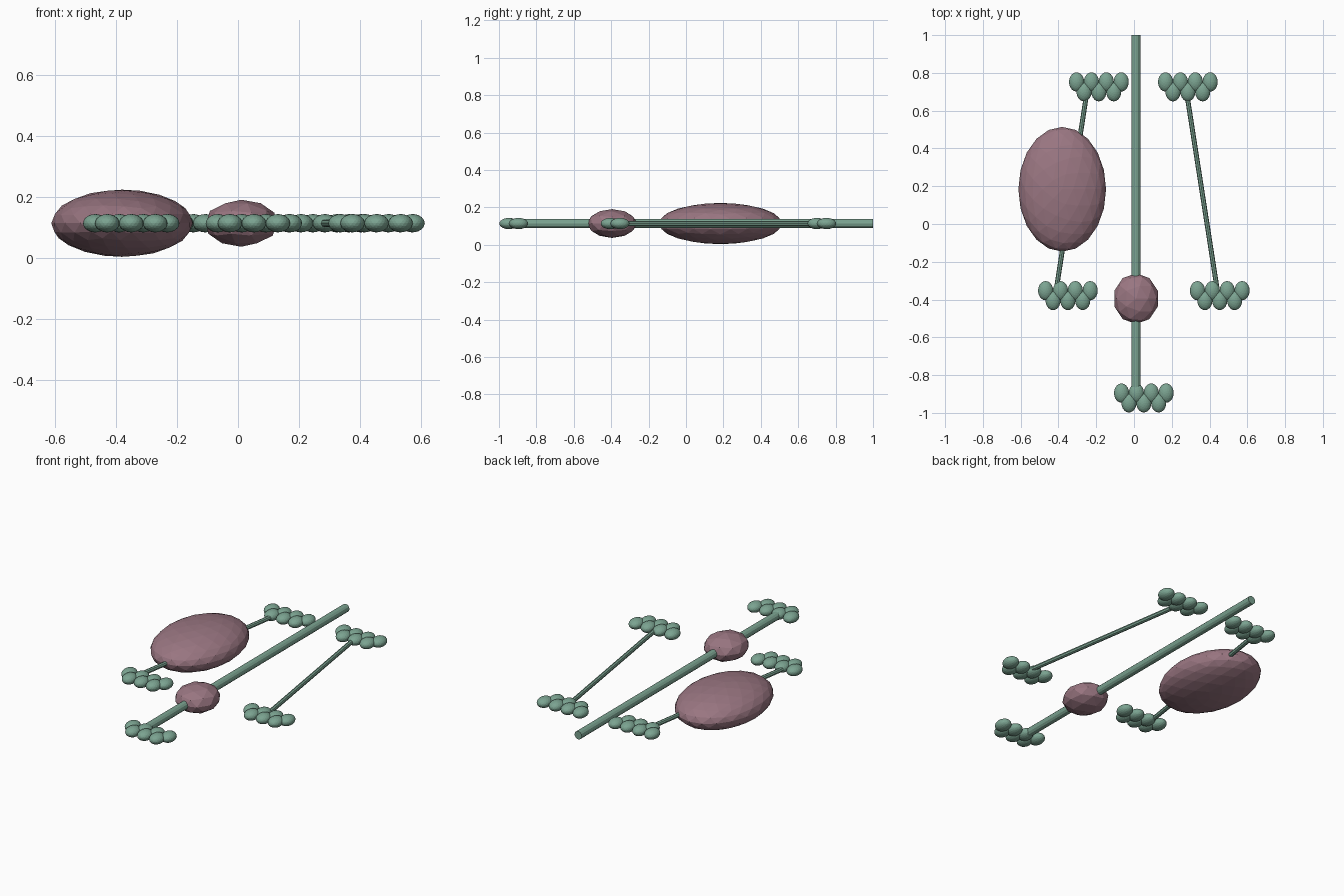
import bpy
from mathutils import Vector

if "Cube" in bpy.data.objects:
    bpy.data.objects.remove(bpy.data.objects["Cube"])

Z = 0.114  # height of the common mid plane


def material(name, rgb):
    m = bpy.data.materials.new(name)
    m.diffuse_color = (*rgb, 1)
    m.use_nodes = True
    m.node_tree.nodes["Principled BSDF"].inputs["Base Color"].default_value = m.diffuse_color
    return m


green = material("sage green", (0.20, 0.37, 0.285))
mauve = material("dusty mauve", (0.32, 0.18, 0.22))


def ellipsoid(name, centre, radii, mat, detail):
    bpy.ops.mesh.primitive_ico_sphere_add(subdivisions=detail, radius=1, location=centre)
    o = bpy.context.object
    o.name = name
    o.scale = radii
    o.data.materials.append(mat)
    return o


def rod(name, a, b, radius, sides):
    a, b = Vector((*a, Z)), Vector((*b, Z))
    bpy.ops.mesh.primitive_cylinder_add(vertices=sides, radius=radius, depth=(b - a).length,
                                        location=(a + b) / 2)
    o = bpy.context.object
    o.name = name
    o.rotation_mode = 'QUATERNION'
    o.rotation_quaternion = (b - a).to_track_quat('Z', 'Y')
    o.data.materials.append(green)


def cluster(name, x, y):
    # back row of four beads, front row of three between them
    for row, count in enumerate((4, 3)):
        for i in range(count):
            ellipsoid(f"{name}_bead", (x + 0.0787 * (i + row / 2), y - 0.052 * row, Z),
                      (0.04, 0.051, 0.03), green, 3)


# stems
rod("main_stem", (0.01, 1.0), (0.01, -0.9), 0.024, 12)
rod("left_stem", (-0.249, 0.7), (-0.412, -0.35), 0.013, 8)
rod("right_stem", (0.278, 0.7), (0.441, -0.35), 0.013, 8)

# bead clusters at the stem ends
cluster("main_foot", -0.066, -0.895)
cluster("left_top", -0.304, 0.752)
cluster("left_foot", -0.468, -0.353)
cluster("right_top", 0.167, 0.752)
cluster("right_foot", 0.336, -0.353)

# faceted bodies
ellipsoid("large_body", (-0.38, 0.184, Z), (0.232, 0.33, 0.11), mauve, 3)
ellipsoid("small_body", (0.011, -0.395, Z), (0.121, 0.134, 0.077), mauve, 2)
